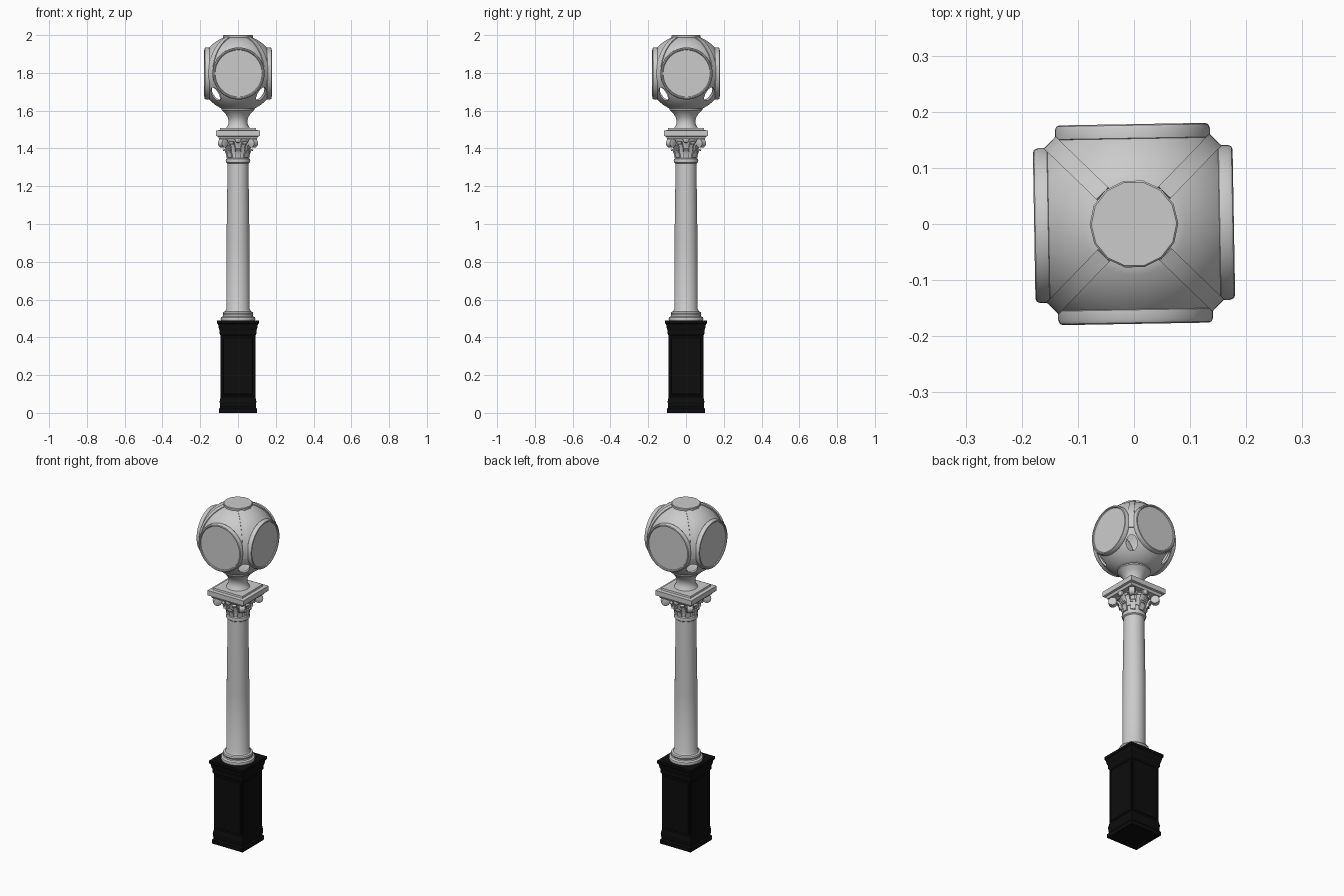
import bpy, bmesh, math
from mathutils import Matrix, Vector

cube = bpy.data.objects.get("Cube")
if cube:
    bpy.data.objects.remove(cube, do_unlink=True)


def material(name, value):
    mat = bpy.data.materials.new(name)
    mat.use_nodes = True
    mat.diffuse_color = (value, value, value, 1)
    mat.node_tree.nodes["Principled BSDF"].inputs["Base Color"].default_value = (value, value, value, 1)
    return mat


STONE = material("pale grey stone", 0.6)
IRON = material("black iron", 0.004)


def finish(name, bm, mat, smooth=True, matrix=None):
    if matrix:
        bm.transform(matrix)
    bmesh.ops.recalc_face_normals(bm, faces=bm.faces)
    mesh = bpy.data.meshes.new(name)
    bm.to_mesh(mesh)
    bm.free()
    obj = bpy.data.objects.new(name, mesh)
    bpy.context.collection.objects.link(obj)
    mesh.materials.append(mat)
    if smooth:
        bpy.ops.object.select_all(action="DESELECT")
        obj.select_set(True)
        bpy.context.view_layer.objects.active = obj
        bpy.ops.object.shade_smooth_by_angle(angle=math.radians(35))
    return obj


def loft(profile, sides, square=False):
    """Stack rings of (radius, height); square rings use the half width."""
    bm = bmesh.new()
    grow, turn = (math.sqrt(2), math.pi / 4) if square else (1, 0)
    rings = []
    for r, z in profile:
        rings.append([bm.verts.new((r * grow * math.cos(turn + math.tau * i / sides),
                                    r * grow * math.sin(turn + math.tau * i / sides), z))
                      for i in range(sides)])
    for a, b in zip(rings, rings[1:]):
        for i in range(sides):
            j = (i + 1) % sides
            bm.faces.new((a[i], a[j], b[j], b[i]))
    bm.faces.new(rings[0])
    bm.faces.new(rings[-1])
    return bm


def ribbon(path, width, thick):
    """Strip of constant width following an (outward, up) path, facing +x."""
    bm = bmesh.new()
    rows = []
    for i, (x, z) in enumerate(path):
        a, b = path[max(i - 1, 0)], path[min(i + 1, len(path) - 1)]
        along = Vector((b[0] - a[0], b[1] - a[1])).normalized()
        nx, nz = along.y * thick, -along.x * thick
        rows.append([bm.verts.new(p) for p in (
            (x, -width / 2, z), (x, width / 2, z),
            (x + nx, width / 2, z + nz), (x + nx, -width / 2, z + nz))])
    for a, b in zip(rows, rows[1:]):
        for i in range(4):
            j = (i + 1) % 4
            bm.faces.new((a[i], a[j], b[j], b[i]))
    bm.faces.new(rows[0])
    bm.faces.new(rows[-1])
    return bm


def spin(degrees):
    return Matrix.Rotation(math.radians(degrees), 4, "Z")


# Square pedestal with stepped foot, sunken side panels and moulded cap
pedestal = loft([(.1, 0), (.1, .022), (.094, .03), (.097, .06), (.092, .085), (.092, .41),
                 (.097, .418), (.097, .435), (.102, .45), (.105, .468), (.111, .475),
                 (.111, .49)], 4, True)
panels = [f for f in pedestal.faces if f.calc_area() > .05]
bmesh.ops.inset_individual(pedestal, faces=panels, thickness=.022, depth=0)
bmesh.ops.inset_individual(pedestal, faces=panels, thickness=.005, depth=-.006)
bmesh.ops.inset_individual(pedestal, faces=panels, thickness=.012, depth=0)
bmesh.ops.inset_individual(pedestal, faces=panels, thickness=.004, depth=.004)
finish("pedestal", pedestal, IRON, False)

# Round column with moulded base and collar
finish("column", loft([(.09, .49), (.092, .497), (.09, .506), (.08, .511), (.078, .518),
                       (.081, .526), (.078, .534), (.068, .538), (.062, .55), (.061, .9),
                       (.055, 1.32), (.062, 1.325), (.065, 1.335), (.062, 1.345),
                       (.056, 1.349), (.056, 1.38), (.066, 1.42), (.08, 1.452)], 32), STONE)

# Capital: two rings of curling leaves
for i in range(8):
    leaf = [(.055, 1.352), (.058, 1.375), (.067, 1.395), (.076, 1.4), (.081, 1.394), (.079, 1.386)]
    finish("lower_leaf", ribbon(leaf, .028, .007), STONE, matrix=spin(45 * i))
    leaf = [(.056, 1.375), (.062, 1.405), (.075, 1.432), (.09, 1.438), (.097, 1.43), (.093, 1.42)]
    finish("upper_leaf", ribbon(leaf, .022, .007), STONE, matrix=spin(45 * i + 22.5))

# Capital: corner scrolls and centre rosettes
for i in range(4):
    scroll = loft([(.012, -.018), (.023, -.015), (.023, .015), (.012, .018)], 16)
    place = spin(45 + 90 * i) @ Matrix.Translation((.112, 0, 1.428)) @ Matrix.Rotation(math.pi / 2, 4, "X")
    finish("corner_scroll", scroll, STONE, matrix=place)
    stem = [(.06, 1.38), (.072, 1.415), (.09, 1.442), (.118, 1.45)]
    finish("scroll_stem", ribbon(stem, .024, .01), STONE, matrix=spin(45 + 90 * i))
    rosette = loft([(.018, 0), (.017, .01), (.008, .016)], 12)
    place = spin(90 * i) @ Matrix.Translation((.085, 0, 1.447)) @ Matrix.Rotation(math.pi / 2, 4, "Y")
    finish("rosette", rosette, STONE, matrix=place)

# Square slab on the capital
finish("slab", loft([(.1, 1.45), (.106, 1.463), (.117, 1.466), (.117, 1.495), (.097, 1.497),
                     (.095, 1.507)], 4, True), STONE, False)

# Flared neck under the globe
finish("neck", loft([(.064, 1.505), (.06, 1.513), (.052, 1.525), (.05, 1.545), (.054, 1.563),
                     (.066, 1.583), (.083, 1.6), (.088, 1.604), (.088, 1.611), (.08, 1.615)], 32), STONE)

# Globe: hollow ball, flattened on four sides, pierced at the lower corners
R, CZ = .205, 1.797
HEAD = Matrix.Translation((0, 0, CZ)) @ spin(1)
steps = 30
low, high = math.radians(-65), math.radians(68)
arc = [low + (high - low) * i / steps for i in range(steps + 1)]
ball = loft([(R * math.cos(a), R * math.sin(a)) for a in arc], 64)
for i in range(4):
    side = spin(90 * i) @ Vector((1, 0, 0))
    bmesh.ops.bisect_plane(ball, geom=ball.verts[:] + ball.edges[:] + ball.faces[:],
                           plane_co=side * .152, plane_no=side, clear_outer=True)
globe = finish("globe", ball, STONE, False, HEAD)
shell = globe.modifiers.new("shell", "SOLIDIFY")
shell.thickness = .01
shell.offset = -1
cutters = []
for i in range(4):
    hole = loft([(1, .1), (1, .3)], 20)
    place = (HEAD @ spin(45 + 90 * i) @ Matrix.Rotation(math.radians(90 + 33), 4, "Y")
             @ Matrix.Diagonal((.042, .03, 1, 1)))
    cutter = finish("hole_cutter", hole, STONE, False, place)
    cutter.hide_render = True
    cut = globe.modifiers.new("hole", "BOOLEAN")
    cut.operation = "DIFFERENCE"
    cut.solver = "EXACT"
    cut.object = cutter
    cutters.append(cutter)
bpy.context.view_layer.update()
baked = bpy.data.meshes.new_from_object(globe.evaluated_get(bpy.context.evaluated_depsgraph_get()))
globe.modifiers.clear()
globe.data = baked
for cutter in cutters:
    bpy.data.objects.remove(cutter, do_unlink=True)
bpy.ops.object.select_all(action="DESELECT")
globe.select_set(True)
bpy.context.view_layer.objects.active = globe
bpy.ops.object.shade_smooth_by_angle(angle=math.radians(35))

# Flat disc on top of the globe
finish("top_disc", loft([(.079, .186), (.079, .2), (.076, .203)], 14), STONE, matrix=HEAD)

# Four round dials with raised rims, and straps running up between them
for i in range(4):
    dial = loft([(.132, .148), (.138, .153), (.138, .17), (.135, .176), (.13, .178),
                 (.126, .176), (.124, .171), (.001, .171)], 48)
    finish("dial", dial, STONE, matrix=HEAD @ spin(90 * i) @ Matrix.Rotation(math.pi / 2, 4, "Y"))
    bend = [math.radians(-10 + 78 * k / 16) for k in range(17)]
    strap = ribbon([((R - .003) * math.cos(a), (R - .003) * math.sin(a)) for a in bend], .03, .007)
    finish("strap", strap, STONE, matrix=HEAD @ spin(45 + 90 * i))
